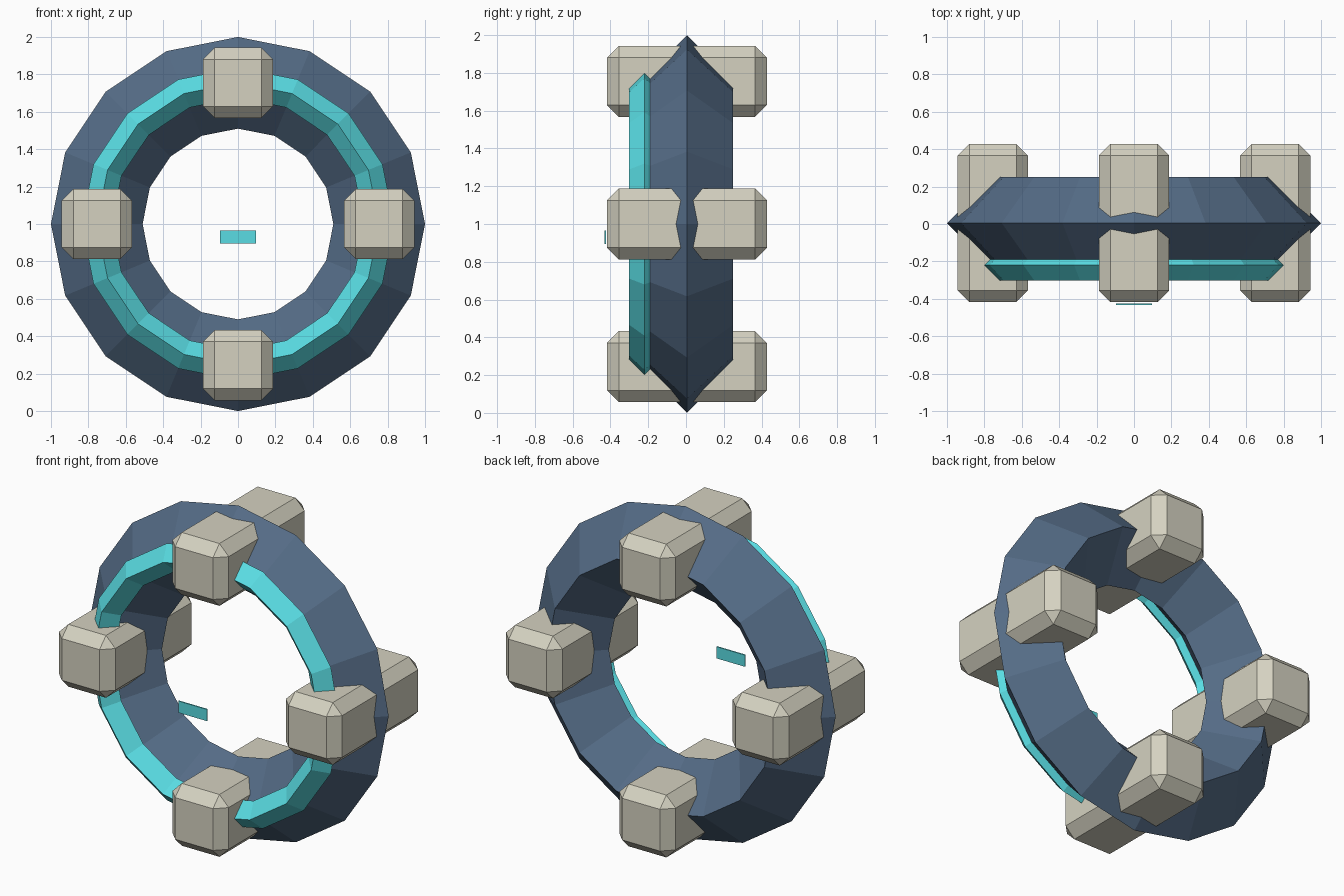
import bpy
from math import pi, cos, sin

if "Cube" in bpy.data.objects:
    bpy.data.objects.remove(bpy.data.objects["Cube"])

CY, CZ, R = 0.005, 1.0, 0.755   # ring centre depth, height, radius


def material(name, rgb):
    m = bpy.data.materials.new(name)
    m.diffuse_color = (*rgb, 1)
    m.use_nodes = True
    m.node_tree.nodes["Principled BSDF"].inputs["Base Color"].default_value = m.diffuse_color
    return m


BLUE = material("blue_metal", (0.09, 0.15, 0.24))
TEAL = material("teal_glow", (0.10, 0.72, 0.77))
STONE = material("pale_stone", (0.66, 0.64, 0.53))


def ring(name, y, minor, mat):
    # 16-sided torus with a diamond cross-section, standing upright
    bpy.ops.mesh.primitive_torus_add(
        location=(0, y, CZ), rotation=(pi / 2, 0, 0), major_radius=R,
        minor_radius=minor, major_segments=16, minor_segments=4)
    ob = bpy.context.object
    ob.name = name
    ob.data.materials.append(mat)
    for p in ob.data.polygons:
        p.use_smooth = False
    return ob


def block(name, loc, size, mat, bevel=0):
    bpy.ops.mesh.primitive_cube_add(size=1, location=loc)
    ob = bpy.context.object
    ob.name = name
    ob.scale = size
    bpy.ops.object.transform_apply(location=False, rotation=False, scale=True)
    ob.data.materials.append(mat)
    if bevel:
        mod = ob.modifiers.new("chamfer", "BEVEL")
        mod.width = bevel
        mod.segments = 1
    return ob


# Main ring and the glowing ring set into its front
ring("outer_ring", CY, 0.245, BLUE)
ring("inner_glow_ring", -0.22, 0.081, TEAL)

# Four chamfered clamps passing through the ring
for i, side in enumerate(("right", "top", "left", "bottom")):
    a = i * pi / 2
    block(f"clamp_{side}", (R * cos(a), CY, CZ + R * sin(a)),
          (0.375, 0.846, 0.375), STONE, 0.062)

# Small floating plate in front of the opening
block("floating_plate", (0, -0.428, 0.93), (0.19, 0.008, 0.07), TEAL)
